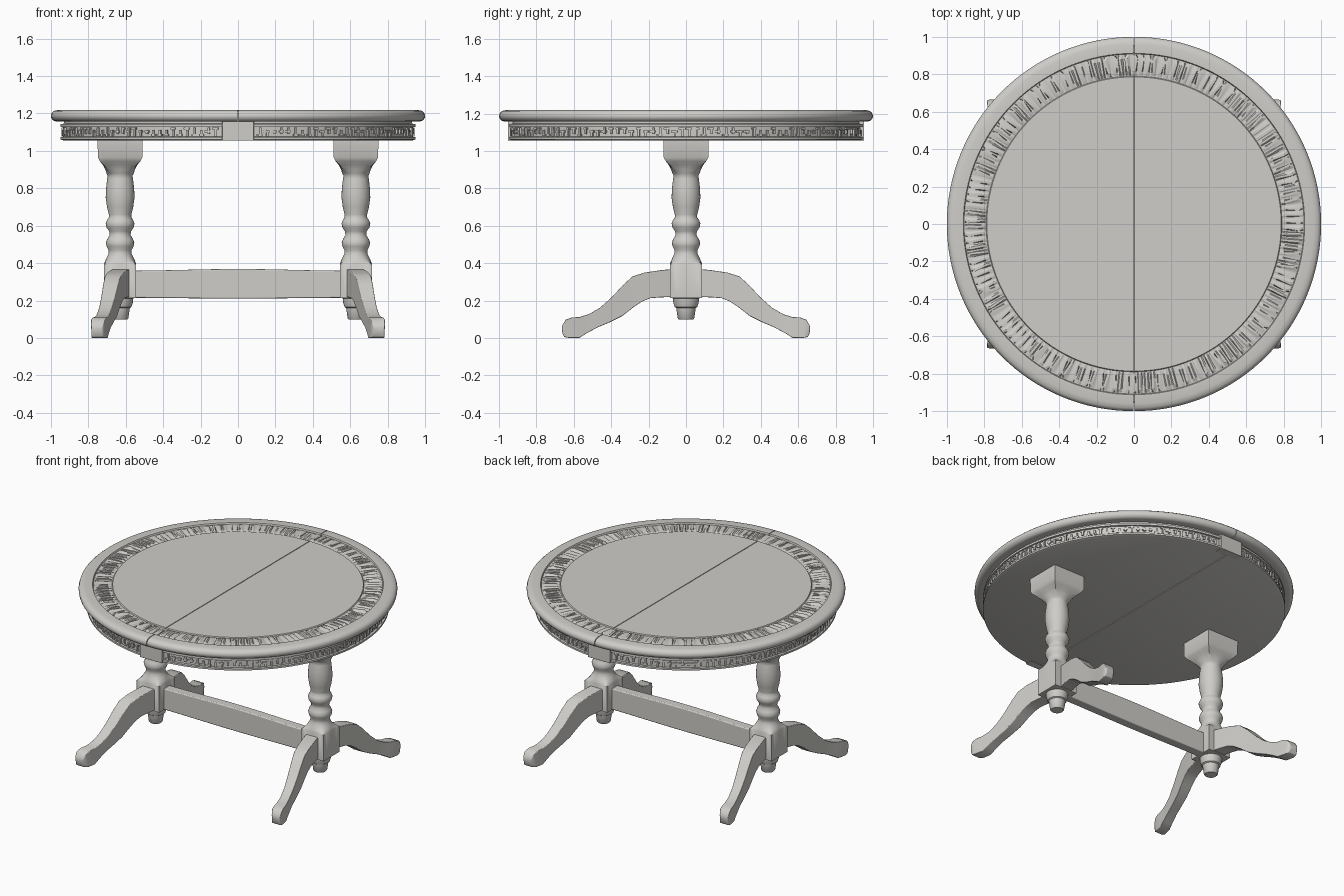
import bpy, bmesh, math, random
from mathutils import Matrix, Vector

if "Cube" in bpy.data.objects:
    bpy.data.objects.remove(bpy.data.objects["Cube"])

random.seed(4)
wood = bpy.data.materials.new("pale grey wood")
wood.diffuse_color = (0.62, 0.61, 0.58, 1)
wood.use_nodes = True
wood.node_tree.nodes["Principled BSDF"].inputs["Base Color"].default_value = wood.diffuse_color


def finish(bm, name, smooth=35, bevel=0):
    bmesh.ops.remove_doubles(bm, verts=bm.verts, dist=1e-5)
    bmesh.ops.recalc_face_normals(bm, faces=bm.faces)
    me = bpy.data.meshes.new(name)
    bm.to_mesh(me)
    bm.free()
    ob = bpy.data.objects.new(name, me)
    bpy.context.collection.objects.link(ob)
    me.materials.append(wood)
    if bevel:
        m = ob.modifiers.new("soft edges", "BEVEL")
        m.width, m.segments, m.limit_method = bevel, 3, "ANGLE"
        m.angle_limit = math.radians(40)
    if smooth:
        bpy.ops.object.select_all(action="DESELECT")
        ob.select_set(True)
        bpy.context.view_layer.objects.active = ob
        bpy.ops.object.shade_smooth_by_angle(angle=math.radians(smooth))
    return ob


def loft(bm, rings, closed=True):
    """Skin a list of point rings; closed rings also get end caps."""
    vs = [[bm.verts.new(p) for p in ring] for ring in rings]
    n = len(vs[0])
    for a, b in zip(vs, vs[1:]):
        for i in range(n if closed else n - 1):
            j = (i + 1) % n
            bm.faces.new((a[i], a[j], b[j], b[i]))
    if closed:
        bm.faces.new(vs[0])
        bm.faces.new(vs[-1])


def box(bm, mat, lo, hi):
    size = Vector(hi) - Vector(lo)
    mid = (Vector(hi) + Vector(lo)) / 2
    bmesh.ops.create_cube(bm, size=1, matrix=mat @ Matrix.Translation(mid) @ Matrix.Diagonal((*size, 1)))


# Two half tops: moulded edge, inlay channel and apron in one profile
TOP = [(0, 1.057), (.935, 1.057), (.948, 1.062), (.948, 1.074), (.934, 1.076), (.934, 1.127),
       (.948, 1.129), (.948, 1.143), (.93, 1.146), (.93, 1.16), (.972, 1.157), (.988, 1.163),
       (.998, 1.176), (1.0, 1.189), (.995, 1.204), (.983, 1.214), (.96, 1.219), (.912, 1.219),
       (.908, 1.210), (.79, 1.210), (.786, 1.216), (0, 1.216)]
for side, label in ((1, "right"), (-1, "left")):
    bm = bmesh.new()
    rings = []
    for k in range(65):
        a = math.pi * (k / 64 - .5)
        rings.append([(side * (r * math.cos(a) * .9975 + .0025), r * math.sin(a), z) for r, z in TOP])
    loft(bm, rings)
    finish(bm, label + "_table_top")

# Slide board hidden behind the seam
bm = bmesh.new()
box(bm, Matrix(), (-.06, -.92, 1.07), (.06, .92, 1.20))
finish(bm, "slide_board", 0)

# Carved ring let into the top: skewed radial ridges
bm = bmesh.new()
N = 150
strip = []
for k in range(N):
    a0, step = 2 * math.pi * k / N, 2 * math.pi / N
    skew = random.uniform(-.35, .35) * step
    h = random.uniform(.004, .009)
    for f, dz in ((.08, 0), (.25, h), (.62, h), (.8, 0)):
        a = a0 + step * f
        b = a + skew * (1 if dz else 0)
        strip.append([(.795 * math.cos(a), .795 * math.sin(a), 1.211),
                      (.815 * math.cos(a), .815 * math.sin(a), 1.211 + dz),
                      (.885 * math.cos(b), .885 * math.sin(b), 1.211 + dz),
                      (.903 * math.cos(a), .903 * math.sin(a), 1.211)])
strip.append(strip[0])
loft(bm, strip, closed=False)
finish(bm, "carved_top_ring", 20)

# Carved fret around the apron, broken by the seam plates
bm = bmesh.new()
N = 150
for k in range(N):
    a = 2 * math.pi * (k + .5) / N
    if abs(math.cos(a)) < .10:
        continue
    m = Matrix.Rotation(a, 4, "Z")
    z0 = random.choice((1.078, 1.09))
    z1 = random.choice((1.112, 1.125))
    box(bm, m, (.93, -.006, z0), (.944, .006, z1))
    zb = random.choice((1.080, 1.098, 1.114))
    w = random.choice((.014, .021))
    box(bm, m, (.93, -w, zb), (.942, .012, zb + .011))
finish(bm, "apron_fret", 0)

# Plates covering the apron joint, front and back
for s, label in ((-1, "front"), (1, "back")):
    bm = bmesh.new()
    ys = sorted((s * .90, s * .953))
    box(bm, Matrix(), (-.085, ys[0], 1.055), (.085, ys[1], 1.158))
    finish(bm, label + "_seam_plate", 35, .003)

# Turned column: (height, half width, squareness)
COLUMN = [(1.06, .12, 1), (.965, .119, 1), (.945, .108, 1), (.925, .092, .8), (.90, .079, .5),
          (.88, .073, 0), (.868, .066, 0), (.85, .069, 0), (.80, .075, 0), (.75, .077, 0),
          (.70, .070, 0), (.66, .060, 0), (.645, .060, 0), (.63, .070, 0), (.612, .077, 0),
          (.59, .072, 0), (.57, .058, 0), (.55, .056, 0), (.53, .068, 0), (.51, .076, 0),
          (.49, .072, 0), (.47, .061, 0), (.45, .062, 0), (.43, .072, 0), (.41, .081, .4),
          (.395, .086, 1), (.215, .086, 1), (.212, .07, 0), (.19, .068, 0), (.165, .060, 0),
          (.16, .052, 0), (.105, .044, 0), (.098, .038, 0)]
# Leg stations: top y, top z, bottom y, bottom z, half thickness
LEG = [(.06, .37, .06, .22, .045), (.14, .362, .14, .217, .045), (.22, .35, .19, .213, .044),
       (.285, .33, .235, .195, .042), (.335, .285, .28, .165, .040), (.40, .215, .34, .118, .037),
       (.46, .162, .41, .083, .034), (.52, .127, .47, .058, .033), (.57, .112, .53, .026, .035),
       (.61, .11, .57, .001, .037), (.643, .098, .625, 0, .037), (.661, .068, .652, .006, .032),
       (.664, .052, .661, .026, .026)]
for side, label in ((1, "right"), (-1, "left")):
    cx = .63 * side
    bm = bmesh.new()
    rings = []
    for z, r, sq in COLUMN:
        ring = []
        for k in range(32):
            a = 2 * math.pi * k / 32
            c, s = math.cos(a), math.sin(a)
            d = r * (1 - sq + sq / max(abs(c), abs(s)))
            ring.append((cx + d * c, d * s, z))
        rings.append(ring)
    loft(bm, rings)
    finish(bm, label + "_column", 40)

    # Splayed scroll legs
    for fb, end in ((-1, "front"), (1, "back")):
        bm = bmesh.new()
        rings = []
        for yt, zt, yb, zb, t in LEG:
            ring = []
            for y, z, e in ((yt, zt, -t), (yt, zt, t), (yb, zb, t), (yb, zb, -t)):
                x = .625 + (y - .08) * .22 + e
                ring.append((side * x, fb * y, z))
            rings.append(ring)
        loft(bm, rings)
        finish(bm, f"{end}_{label}_leg", 45, .011)

# Gently bowed stretcher between the columns
bm = bmesh.new()
rings = []
for k in range(17):
    x = -.58 + 1.16 * k / 16
    w = .5 + .5 * math.cos(x / .58 * math.pi)
    top, bot, t = .360 + .009 * w, .215 - .004 * w, .032
    rings.append([(x, -t, bot), (x, t, bot), (x, t, top), (x, -t, top)])
loft(bm, rings)
finish(bm, "stretcher", 40, .006)
